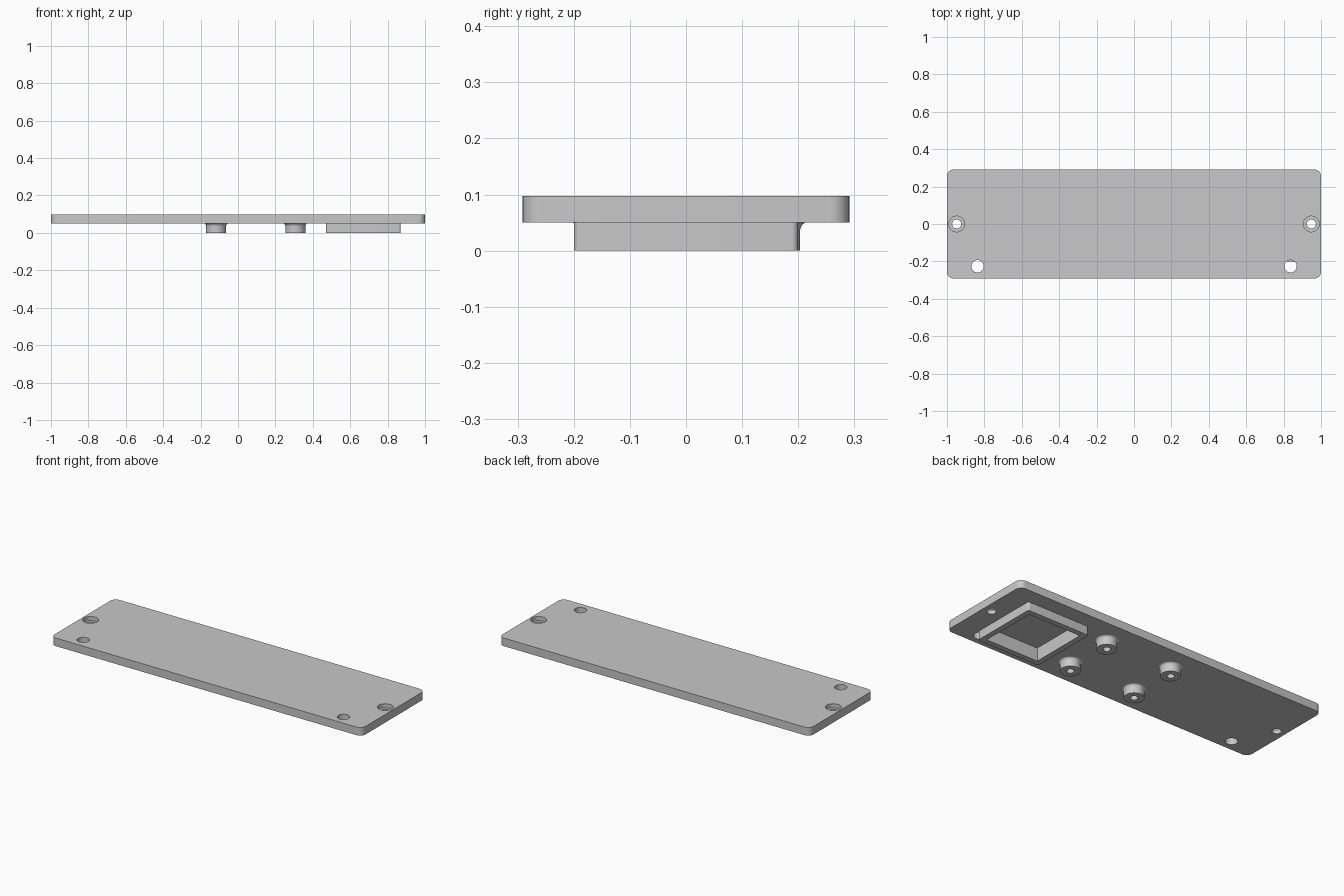
import bpy, bmesh, math
from mathutils import Matrix, Vector

cube = bpy.data.objects.get("Cube")
if cube:
    bpy.data.objects.remove(cube, do_unlink=True)

BOTTOM, TOP = 0.05, 0.097     # plate underside and upper face

grey = bpy.data.materials.new("plain grey")
grey.use_nodes = True
colour = (0.58, 0.58, 0.58, 1)
grey.diffuse_color = colour
grey.node_tree.nodes["Principled BSDF"].inputs["Base Color"].default_value = colour


def make(name, bm):
    bmesh.ops.recalc_face_normals(bm, faces=bm.faces)
    mesh = bpy.data.meshes.new(name)
    bm.to_mesh(mesh)
    bm.free()
    mesh.materials.append(grey)
    obj = bpy.data.objects.new(name, mesh)
    bpy.context.collection.objects.link(obj)
    return obj


def block(name, x, y, half_x, half_y, z0, z1, radius=0):
    """Box with rounded upright edges."""
    bm = bmesh.new()
    bmesh.ops.create_cube(bm, size=2)
    bmesh.ops.scale(bm, vec=(half_x, half_y, (z1 - z0) / 2), verts=bm.verts)
    bmesh.ops.translate(bm, vec=(x, y, (z0 + z1) / 2), verts=bm.verts)
    if radius:
        upright = [e for e in bm.edges
                   if abs(e.verts[0].co.z - e.verts[1].co.z) > 1e-4]
        bmesh.ops.bevel(bm, geom=upright, offset=radius, segments=8,
                        profile=0.5, affect='EDGES')
    return make(name, bm)


def cylinder(name, x, y, radius, z0, z1):
    bm = bmesh.new()
    bmesh.ops.create_cone(bm, cap_ends=True, segments=48, radius1=radius,
                          radius2=radius, depth=z1 - z0,
                          matrix=Matrix.Translation((x, y, (z0 + z1) / 2)))
    return make(name, bm)


def activate(obj):
    bpy.ops.object.select_all(action='DESELECT')
    obj.select_set(True)
    bpy.context.view_layer.objects.active = obj


def cut(obj, cutter):
    cutter.hide_render = True
    mod = obj.modifiers.new("cut", 'BOOLEAN')
    mod.operation = 'DIFFERENCE'
    mod.solver = 'EXACT'
    mod.object = cutter
    activate(obj)
    bpy.ops.object.modifier_apply(modifier=mod.name)
    bpy.data.objects.remove(cutter, do_unlink=True)


def smooth(obj):
    activate(obj)
    bpy.ops.object.shade_smooth_by_angle(angle=math.radians(30))


# Cover plate with counterbored screw holes and plain through holes
plate = block("cover_plate", 0, 0, 1, 0.291, BOTTOM, TOP, 0.035)
for side in (-1, 1):
    cut(plate, cylinder("screw_hole", side * 0.948, 0, 0.024, 0, 0.2))
    cut(plate, cylinder("counterbore", side * 0.948, 0, 0.042, 0.073, 0.2))
    cut(plate, cylinder("through_hole", side * 0.837, -0.226, 0.033, 0, 0.2))

# Square collar whose pocket continues into the plate
FRAME_X, INNER = 0.67, 0.168
cut(plate, block("pocket", FRAME_X, 0, INNER, INNER, -0.1, 0.076))
frame = block("square_frame", FRAME_X, 0, 0.2, 0.2, 0, BOTTOM, 0.012)
cut(frame, block("opening", FRAME_X, 0, INNER, INNER, -0.1, 0.2))


# Mounting bosses: lathed, with a filleted root and a blind hole
def boss(name, x, y, radius=0.053, flare=0.011, rise=0.018, hole=0.02):
    profile = [(0, 0.048), (hole, 0.048), (hole, 0), (radius, 0)]
    for i in range(9):
        a = math.pi / 2 * i / 8
        profile.append((radius + flare * (1 - math.cos(a)),
                        BOTTOM - rise * (1 - math.sin(a))))
    bm = bmesh.new()
    verts = [bm.verts.new((r, 0, z)) for r, z in profile]
    edges = [bm.edges.new(pair) for pair in zip(verts, verts[1:])]
    bmesh.ops.spin(bm, geom=verts + edges, cent=(0, 0, 0), axis=(0, 0, 1),
                   angle=math.tau, steps=48)
    bmesh.ops.remove_doubles(bm, verts=bm.verts, dist=1e-5)
    # Close the root, so that the normals are well defined
    bmesh.ops.holes_fill(bm, edges=[e for e in bm.edges if e.is_boundary])
    bmesh.ops.translate(bm, vec=Vector((x, y, 0)), verts=bm.verts)
    return make(name, bm)


bosses = [boss(f"{row}_{side}_boss", x, y)
          for side, x in (("right", -0.117), ("left", 0.307))
          for row, y in (("front", -0.139), ("back", 0.15))]

for part in [plate, frame] + bosses:
    smooth(part)
